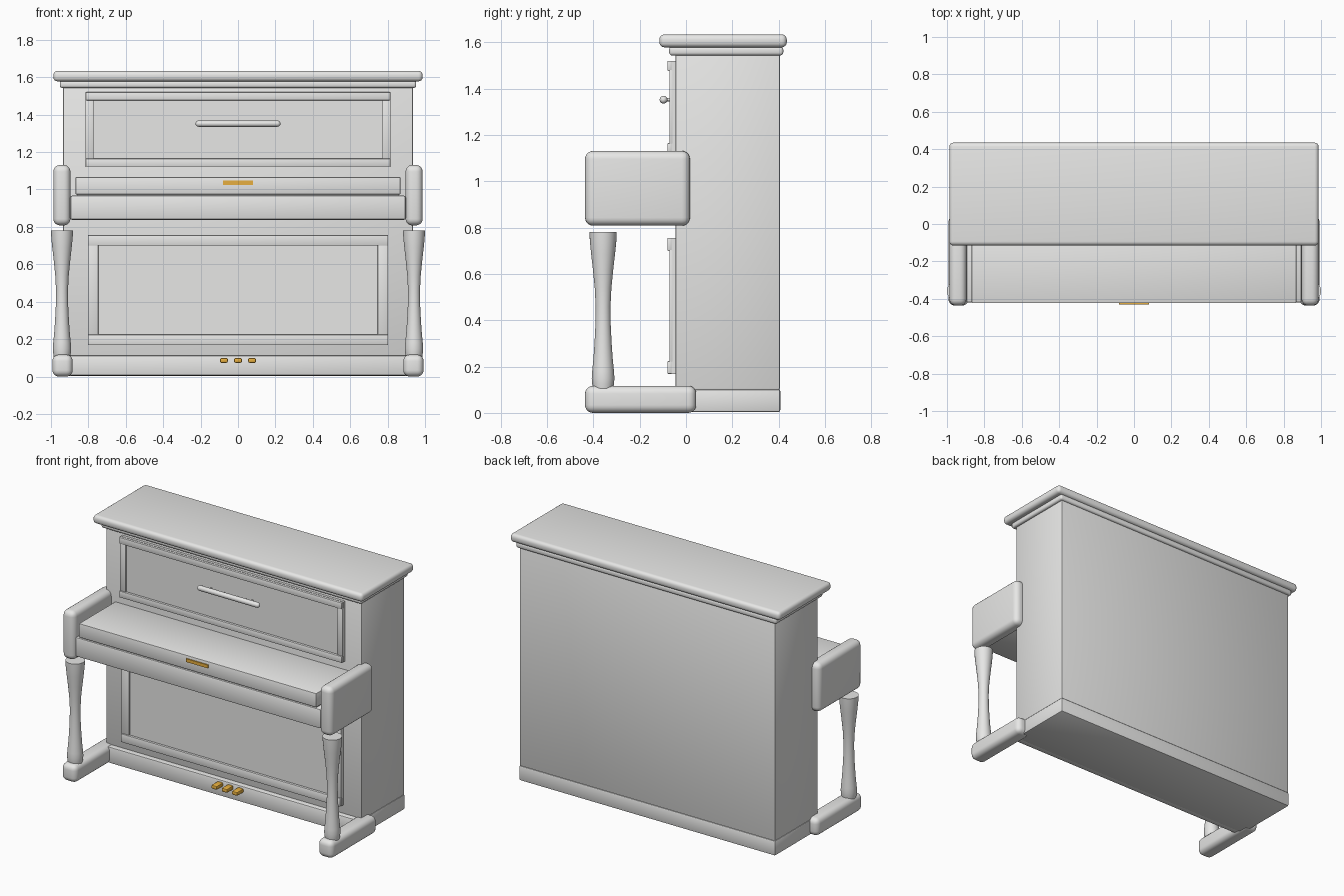
import bpy, bmesh, math

if "Cube" in bpy.data.objects:
    bpy.data.objects.remove(bpy.data.objects["Cube"])


def material(name, rgb):
    m = bpy.data.materials.new(name)
    m.diffuse_color = (*rgb, 1)
    m.use_nodes = True
    m.node_tree.nodes["Principled BSDF"].inputs["Base Color"].default_value = m.diffuse_color
    return m


GREY = material("light grey", (0.8, 0.8, 0.79))
GOLD = material("gold", (0.8, 0.43, 0.05))


def finish(name, bm, mat):
    me = bpy.data.meshes.new(name)
    bmesh.ops.recalc_face_normals(bm, faces=bm.faces)
    bm.to_mesh(me)
    bm.free()
    ob = bpy.data.objects.new(name, me)
    bpy.context.collection.objects.link(ob)
    me.materials.append(mat)
    bpy.ops.object.select_all(action='DESELECT')
    ob.select_set(True)
    bpy.context.view_layer.objects.active = ob
    bpy.ops.object.shade_smooth_by_angle(angle=math.radians(35))
    return ob


def box(name, x, y, z, r=0.0, seg=3, mat=GREY):
    """Box between (min, max) pairs with edges rounded by r."""
    bm = bmesh.new()
    bmesh.ops.create_cube(bm, size=1)
    for v in bm.verts:
        v.co = [a[0] + (c + 0.5) * (a[1] - a[0]) for c, a in zip(v.co, (x, y, z))]
    if r:
        bmesh.ops.bevel(bm, geom=bm.edges[:], offset=r, segments=seg,
                        profile=0.5, affect='EDGES')
    return finish(name, bm, mat)


def lathe(name, profile, loc, axis='z', n=32):
    """Closed turned shape from (radius, height) pairs."""
    bm = bmesh.new()
    rings = []
    for r, h in profile:
        ring = []
        for i in range(n):
            a = 2 * math.pi * i / n
            p = (r * math.cos(a), r * math.sin(a), h)
            if axis == 'x':
                p = (p[2], p[0], p[1])
            elif axis == 'y':
                p = (p[1], p[2], p[0])
            ring.append(bm.verts.new([c + o for c, o in zip(p, loc)]))
        rings.append(ring)
    for a, b in zip(rings, rings[1:]):
        for i in range(n):
            j = (i + 1) % n
            bm.faces.new((a[i], a[j], b[j], b[i]))
    bm.faces.new(rings[0])
    bm.faces.new(rings[-1])
    return finish(name, bm, GREY)


# Case, plinth and lid
box("case", (-0.935, 0.935), (-0.045, 0.405), (0.10, 1.55), 0.006, 2)
box("plinth", (-0.937, 0.937), (-0.045, 0.407), (0.004, 0.102), 0.008, 2)
box("plinth_front", (-0.90, 0.90), (-0.08, -0.02), (0.006, 0.113), 0.008, 2)
box("lid_moulding", (-0.953, 0.953), (-0.073, 0.42), (1.543, 1.582), 0.013)
box("lid", (-0.987, 0.987), (-0.115, 0.435), (1.578, 1.634), 0.022, 4)


# Framed panels on the front
def frame(name, w, z0, z1, t, rail):
    for part, za, zb in (("top", z1 - rail, z1), ("bottom", z0, z0 + rail)):
        box(f"{name}_{part}_rail", (-w, w), (-0.08, -0.062), (za, zb), 0.004, 2)
    for side, s in (("left", -1), ("right", 1)):
        x = sorted((s * w, s * (w - t)))
        box(f"{name}_{side}_stile", x, (-0.072, -0.055), (z0 + rail - 0.005, z1 - rail + 0.005), 0.003, 2)
    box(f"{name}_panel", (-w, w), (-0.062, -0.04), (z0, z1))


frame("upper", 0.815, 1.122, 1.52, 0.042, 0.043)
frame("lower", 0.803, 0.168, 0.756, 0.056, 0.056)

# Music desk rail with rounded ends
R, L = 0.017, 0.227
cap = [(R * math.cos(a), R * math.sin(a)) for a in
       [math.radians(d) for d in (0, 25, 50, 70, 86)]]
lathe("desk_rail", [(r, -L + R - h) for r, h in cap[::-1]] +
      [(r, L - R + h) for r, h in cap], (0, -0.097, 1.352), 'x', 20)
for s in (-1, 1):
    lathe("desk_rail_post", [(0.007, -0.095), (0.007, -0.055)], (s * 0.15, 0, 1.352), 'y', 12)

# Keyboard shelf, closed key cover and name plate
box("key_shelf", (-0.897, 0.897), (-0.42, -0.03), (0.838, 0.967), 0.01, 2)
box("key_cover_gap", (-0.86, 0.86), (-0.41, -0.03), (0.96, 0.98))
box("key_cover", (-0.868, 0.868), (-0.423, -0.03), (0.974, 1.066), 0.004, 2)
box("cover_plate", (-0.08, 0.08), (-0.43, -0.421), (1.025, 1.047), mat=GOLD)

# Arms, turned legs and feet
LEG = [(0.044, 0.105), (0.047, 0.125), (0.049, 0.15), (0.047, 0.18), (0.042, 0.23),
       (0.037, 0.30), (0.033, 0.38), (0.032, 0.46), (0.036, 0.54), (0.044, 0.62),
       (0.052, 0.69), (0.057, 0.74), (0.059, 0.78)]
for side, s in (("left", -1), ("right", 1)):
    box(f"{side}_arm", sorted((s * 0.896, s * 0.987)), (-0.436, 0.017), (0.808, 1.131), 0.035, 5)
    box(f"{side}_foot", sorted((s * 0.884, s * 0.992)), (-0.436, 0.044), (0, 0.117), 0.034, 5)
    lathe(f"{side}_leg", LEG, (s * 0.941, -0.358, 0))

# Pedals
for name, x in (("left", -0.075), ("middle", 0), ("right", 0.075)):
    box(f"{name}_pedal", (x - 0.021, x + 0.021), (-0.145, -0.07), (0.073, 0.099), 0.008, 2, GOLD)
